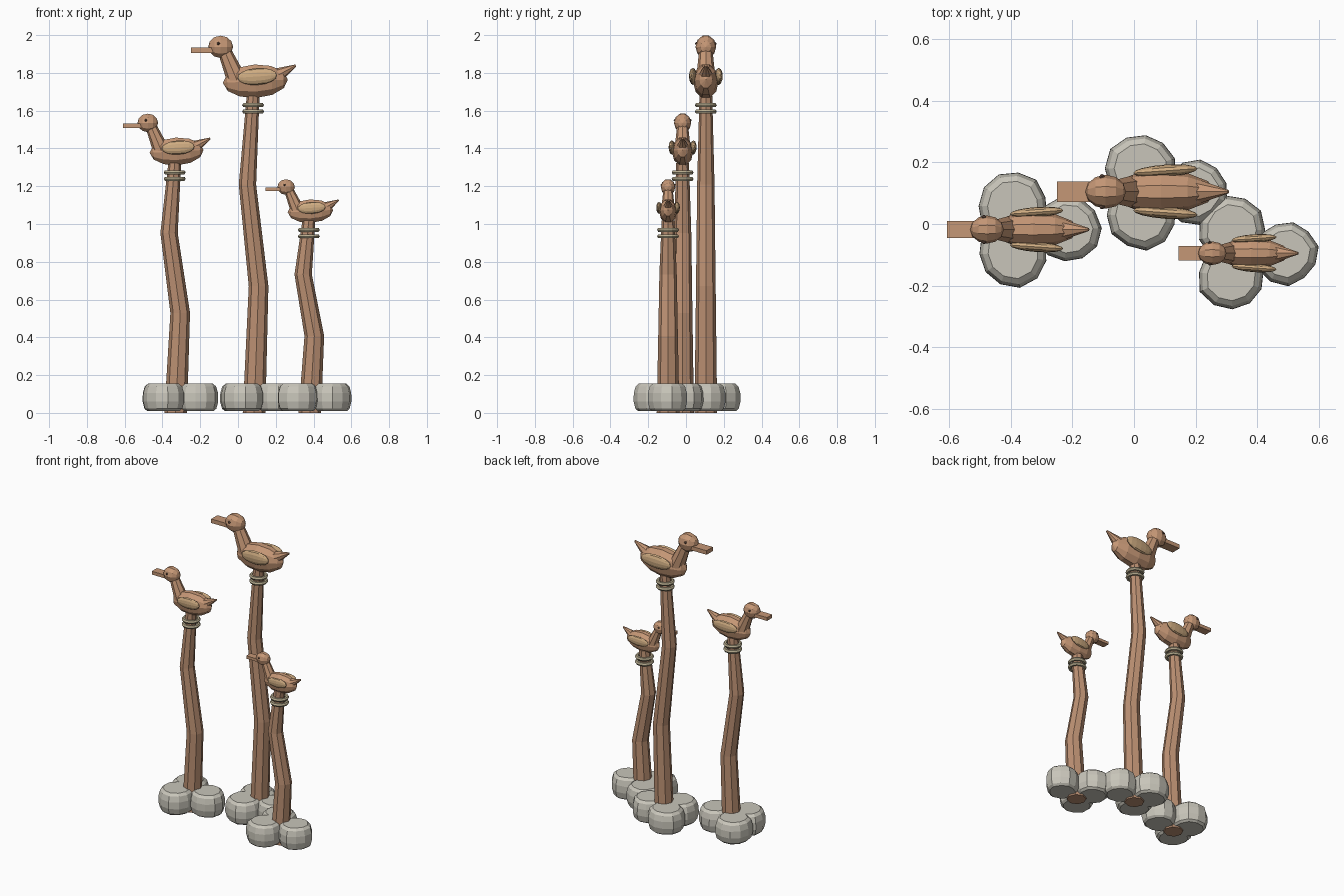
import bpy, bmesh, math, random
from mathutils import Matrix, Vector

if "Cube" in bpy.data.objects:
    bpy.data.objects.remove(bpy.data.objects["Cube"])

random.seed(4)


def material(name, col):
    m = bpy.data.materials.new(name)
    m.diffuse_color = (*col, 1)
    m.use_nodes = True
    m.node_tree.nodes["Principled BSDF"].inputs["Base Color"].default_value = m.diffuse_color
    return m


POST = material("post_wood", (0.50, 0.28, 0.17))
WOOD = material("carved_wood", (0.56, 0.31, 0.18))
WING = material("wing_wood", (0.62, 0.41, 0.22))
ROPE = material("rope", (0.48, 0.42, 0.28))
STONE = material("stone", (0.58, 0.56, 0.49))
DARK = material("eye_dark", (0.12, 0.07, 0.05))


def finish(bm, name, mat):
    bmesh.ops.recalc_face_normals(bm, faces=bm.faces)
    me = bpy.data.meshes.new(name)
    bm.to_mesh(me)
    bm.free()
    me.materials.append(mat)
    ob = bpy.data.objects.new(name, me)
    bpy.context.collection.objects.link(ob)
    return ob


def loft(name, rings, mat):
    """Skin a list of equal-length rings of points and cap both ends."""
    bm = bmesh.new()
    vs = [[bm.verts.new(p) for p in r] for r in rings]
    n = len(vs[0])
    for a, b in zip(vs, vs[1:]):
        for i in range(n):
            j = (i + 1) % n
            bm.faces.new((a[i], a[j], b[j], b[i]))
    bm.faces.new(vs[0][::-1])
    bm.faces.new(vs[-1])
    return finish(bm, name, mat)


def ellipsoid(name, mat, M, centre, size, rot=None, seg=10, rows=6):
    """Faceted ellipsoid with its poles along x."""
    bm = bmesh.new()
    T = M @ Matrix.Translation(centre) @ (rot or Matrix()) @ Matrix.Diagonal((*size, 1))
    bmesh.ops.create_uvsphere(bm, u_segments=seg, v_segments=rows, radius=1,
                              matrix=T @ Matrix.Rotation(math.pi / 2, 4, 'Y'))
    return finish(bm, name, mat)


def cone(name, mat, M, a, b, r1, r2, seg=8):
    """Tapered cylinder from point a to point b."""
    a, b = Vector(a), Vector(b)
    d = b - a
    bm = bmesh.new()
    T = M @ Matrix.Translation((a + b) / 2) @ d.to_track_quat('Z', 'Y').to_matrix().to_4x4()
    bmesh.ops.create_cone(bm, cap_ends=True, segments=seg, radius1=r1, radius2=r2,
                          depth=d.length, matrix=T)
    return finish(bm, name, mat)


def post(tag, x, y, top):
    # Crooked tapering eight-sided trunk
    path = [(0, 0.005, 0.060), (0.40, 0.029, 0.052), (0.72, -0.030, 0.046), (1, 0, 0.034)]
    rings = [[(x + dx + r * math.cos(math.tau * i / 8), y + r * math.sin(math.tau * i / 8),
               t * (top + 0.015)) for i in range(8)] for t, dx, r in path]
    loft(tag + "_post", rings, POST)
    # Two rope rings under the bird
    for k, dz in enumerate((0.034, 0.068)):
        bpy.ops.mesh.primitive_torus_add(major_segments=16, minor_segments=6, major_radius=0.046,
                                         minor_radius=0.012, location=(x, y, top - dz))
        ob = bpy.context.object
        ob.name = f"{tag}_rope_ring_{k}"
        ob.data.materials.append(ROPE)


def rocks(tag, x, y, s):
    # Three flattened stones around the foot of the post
    for k, (dx, dy) in enumerate(((0.120, 0), (-0.058, 0.075), (-0.058, -0.075))):
        r = s * (0.105 if k == 0 else 0.112)
        wob = [random.uniform(0.97, 1.06) for _ in range(11)]
        ph = random.uniform(0, 1)
        prof = [(0.010, 0.78), (0.022, 0.91), (0.060, 1.0), (0.105, 0.99), (0.140, 0.90), (0.155, 0.74)]
        loft(f"{tag}_rock_{k}",
             [[(x + dx + r * q * wob[i] * math.cos(math.tau * i / 11 + ph),
                y + dy + r * q * wob[i] * math.sin(math.tau * i / 11 + ph), z)
               for i in range(11)] for z, q in prof], STONE)


def bird(tag, x, y, z, s):
    M = Matrix.Translation((x, y, z)) @ Matrix.Scale(s, 4)
    ellipsoid(tag + "_body", WOOD, M, (0.012, 0, 0.093), (0.172, 0.068, 0.093),
              Matrix.Rotation(math.radians(-3), 4, 'Y'))
    cone(tag + "_neck", WOOD, M, (-0.080, 0, 0.085), (-0.150, 0, 0.25), 0.054, 0.036)
    ellipsoid(tag + "_head", WOOD, M, (-0.172, 0, 0.275), (0.066, 0.055, 0.062))
    cone(tag + "_tail", WOOD, M, (0.085, 0, 0.10), (0.226, 0, 0.176), 0.055, 0.006)
    # Flat bill
    bm = bmesh.new()
    bmesh.ops.create_cube(bm, size=1, matrix=M @ Matrix.Translation((-0.257, 0, 0.257))
                          @ Matrix.Diagonal((0.145, 0.066, 0.027, 1)))
    finish(bm, tag + "_bill", WOOD)
    # Mirrored wings and eyes
    for side, sy in (("left", 1), ("right", -1)):
        rot = Matrix.Rotation(sy * math.radians(4), 4, 'Z') @ Matrix.Rotation(math.radians(-4), 4, 'Y')
        ellipsoid(f"{tag}_{side}_wing", WING, M, (0.022, sy * 0.068, 0.118),
                  (0.105, 0.020, 0.045), rot, 12, 8)
        ellipsoid(f"{tag}_{side}_eye", DARK, M, (-0.184, sy * 0.049, 0.292),
                  (0.008, 0.008, 0.008), None, 8, 6)


# Three carved birds: name, x, y, underside height, bird scale, stone scale
for tag, x, y, z, s, rs in (("tall", 0.080, 0.105, 1.663, 1.0, 1.0),
                            ("middle", -0.335, -0.018, 1.307, 0.83, 1.0),
                            ("short", 0.375, -0.095, 1.003, 0.70, 0.97)):
    post(tag, x, y, z)
    rocks(tag, x, y, rs)
    bird(tag, x, y, z, s)
